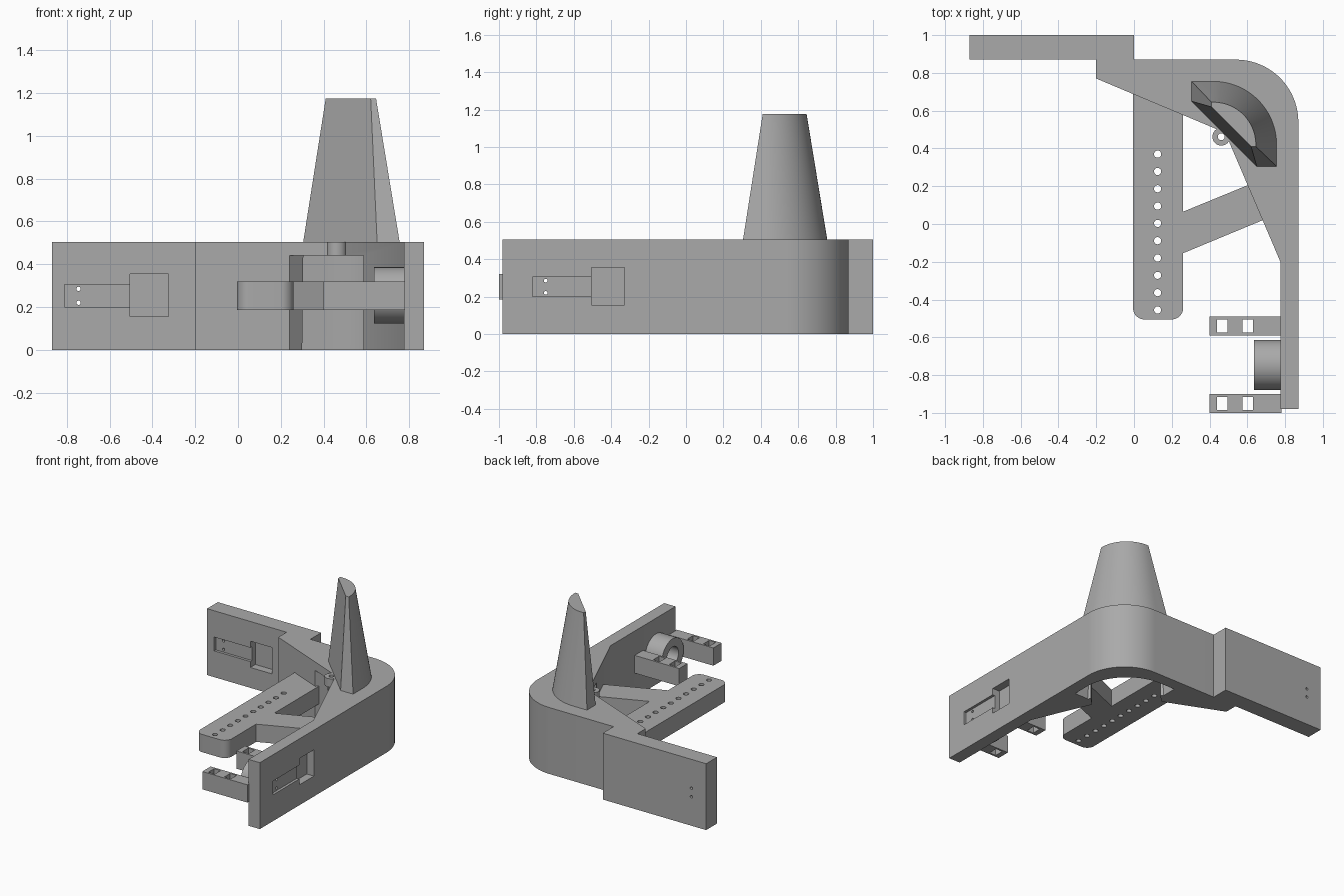
import bpy, bmesh, math
from mathutils import Matrix, Vector

cube = bpy.data.objects.get("Cube")
if cube:
    bpy.data.objects.remove(cube, do_unlink=True)

grey = bpy.data.materials.new("plain_grey")
grey.use_nodes = True
grey.diffuse_color = (0.4, 0.4, 0.4, 1)
grey.node_tree.nodes["Principled BSDF"].inputs["Base Color"].default_value = (0.4, 0.4, 0.4, 1)


def finish(name, bm):
    bmesh.ops.recalc_face_normals(bm, faces=bm.faces)
    mesh = bpy.data.meshes.new(name)
    bm.to_mesh(mesh)
    bm.free()
    mesh.materials.append(grey)
    obj = bpy.data.objects.new(name, mesh)
    bpy.context.collection.objects.link(obj)
    return obj


def loft(name, low, high, z0, z1):
    """Solid between two outlines with equal point counts."""
    bm = bmesh.new()
    a = [bm.verts.new((x, y, z0)) for x, y in low]
    b = [bm.verts.new((x, y, z1)) for x, y in high]
    bm.faces.new(a)
    bm.faces.new(b)
    for i in range(len(a)):
        j = (i + 1) % len(a)
        bm.faces.new((a[i], a[j], b[j], b[i]))
    return finish(name, bm)


def prism(name, outline, z0, z1):
    return loft(name, outline, outline, z0, z1)


def box(name, x0, x1, y0, y1, z0, z1):
    return prism(name, [(x0, y0), (x1, y0), (x1, y1), (x0, y1)], z0, z1)


def rod(name, centre, radius, length, axis="Z", sides=32):
    bm = bmesh.new()
    turn = Vector((0, 0, 1)).rotation_difference(
        Vector([float(axis == k) for k in "XYZ"])).to_matrix().to_4x4()
    bmesh.ops.create_cone(bm, cap_ends=True, segments=sides, radius1=radius, radius2=radius,
                          depth=length, matrix=Matrix.Translation(centre) @ turn)
    return finish(name, bm)


def arc(cx, cy, r, start, end, steps):
    angles = [math.radians(start + (end - start) * i / steps) for i in range(steps + 1)]
    return [(cx + r * math.cos(t), cy + r * math.sin(t)) for t in angles]


def cut(obj, cutters):
    bpy.context.view_layer.objects.active = obj
    for c in cutters:
        c.hide_render = True
        mod = obj.modifiers.new("cut", "BOOLEAN")
        mod.operation = "DIFFERENCE"
        mod.solver = "EXACT"
        mod.object = c
        bpy.ops.object.modifier_apply(modifier=mod.name)
        bpy.data.objects.remove(c, do_unlink=True)


parts = []

# Main frame: two arms joined by a rounded corner
HEIGHT, PLATE = 0.505, 0.44
frame = prism("frame", [(-0.87, 0.87), (-0.2, 0.87), (-0.2, 0.77), (0.483, 0.483),
                        (0.775, -0.2), (0.775, -0.98), (0.87, -0.98)]
              + arc(0.54, 0.54, 0.33, 0, 90, 32)
              + [(0, 0.87), (0, 1), (-0.87, 1)], 0, HEIGHT)

# Corner cavity, open below and towards the inside
horn_base = [(0.305, 0.65), (0.65, 0.305), (0.755, 0.305)] \
    + arc(0.42, 0.42, 0.335, 0, 90, 24) + [(0.305, 0.755)]
flared = [(0.53 + (x - 0.53) * 1.1, 0.53 + (y - 0.53) * 1.1) for x, y in horn_base]


def diagonal(total, diff):
    return ((total - diff) / 2, (total + diff) / 2)


opening = [diagonal(t, d) for t, d in ((0.3, -0.345), (1.08, -0.345), (1.08, 0.345), (0.3, 0.345))]
cutters = [loft("cavity_cutter", flared, horn_base, -0.01, PLATE),
           prism("opening_cutter", opening, -0.02, PLATE)]

# Stepped pockets and pin holes in both arms
cutters += [box("pocket", -0.81, -0.5, 0.8, 0.89, 0.2, 0.305),
            box("pocket", -0.505, -0.325, 0.8, 0.93, 0.155, 0.355),
            box("pocket", 0.85, 0.95, -0.82, -0.5, 0.2, 0.305),
            box("pocket", 0.81, 0.95, -0.505, -0.33, 0.155, 0.355)]
for z in (0.22, 0.285):
    cutters += [rod("pin_hole", (-0.745, 0.93, z), 0.01, 0.3, "Y", 16),
                rod("pin_hole", (0.82, -0.75, z), 0.01, 0.2, "X", 16)]
cut(frame, cutters)
parts.append(frame)

# Tapered horn on the corner
horn_top = [(0.41, 0.62), (0.62, 0.41), (0.645, 0.41)] \
    + arc(0.42, 0.42, 0.225, 0, 90, 24) + [(0.41, 0.645)]
parts.append(loft("horn", horn_base, horn_top, HEIGHT, 1.175))

# Small boss on the inner corner
boss = rod("corner_boss", (0.462, 0.462, (PLATE + HEIGHT) / 2), 0.047, HEIGHT - PLATE)
cut(boss, [rod("boss_hole", (0.462, 0.462, 0.47), 0.018, 0.3)])
parts.append(boss)

# Perforated bar and its diagonal brace
LOW, HIGH = 0.185, 0.32
bar = prism("perforated_bar", arc(0.055, -0.445, 0.06, 180, 270, 10)
            + arc(0.2, -0.445, 0.06, 270, 360, 10) + [(0.26, 0.62), (-0.005, 0.72)], LOW, HIGH)
cut(bar, [rod("bar_hole", (0.125, 0.37 - 0.0917 * i, 0.25), 0.019, 0.4) for i in range(10)])
parts.append(bar)
parts.append(prism("bar_brace", [(0.24, -0.163), (0.71, 0.032), (0.63, 0.217), (0.24, 0.057)],
                   LOW, HIGH))

# Two slotted brackets with a ring between them
for label, y in (("rear", -0.59), ("front", -1.0)):
    bracket = box(label + "_bracket", 0.4, 0.78, y, y + 0.1, LOW, HIGH)
    cut(bracket, [box("slot", x, x + 0.055, y + 0.015, y + 0.085, 0, 0.5) for x in (0.44, 0.575)])
    parts.append(bracket)
ring = rod("ring", (0.706, -0.747, 0.254), 0.132, 0.142, "X", 48)
cut(ring, [rod("ring_hole", (0.7, -0.747, 0.254), 0.07, 0.4, "X", 48)])
parts.append(ring)

# Smooth curves, sharp edges
for part in parts:
    bpy.ops.object.select_all(action="DESELECT")
    part.select_set(True)
    bpy.context.view_layer.objects.active = part
    bpy.ops.object.shade_smooth_by_angle(angle=math.radians(30))
